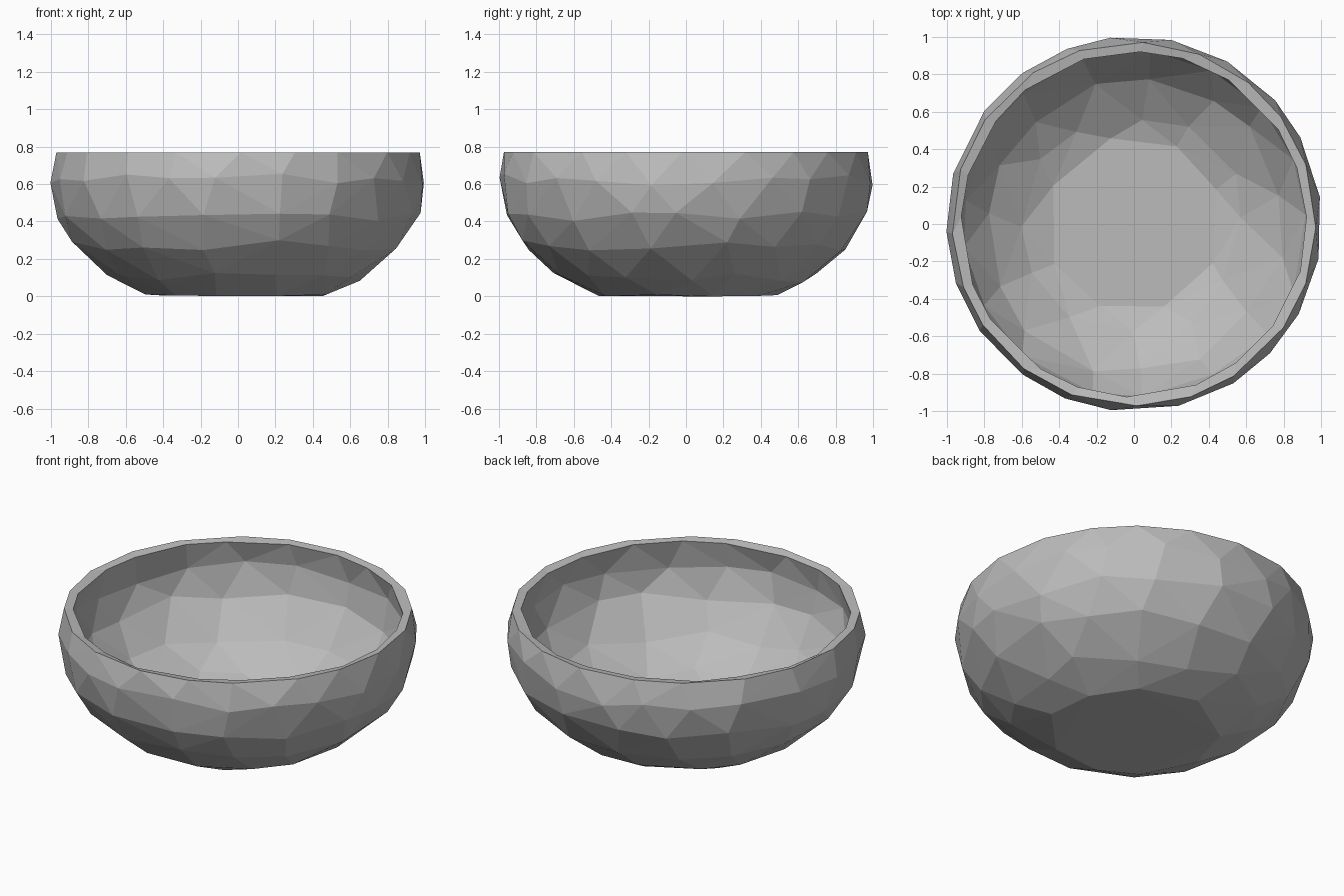
import bpy, bmesh, math, random

cube = bpy.data.objects.get("Cube")
if cube:
    bpy.data.objects.remove(cube)

random.seed(7)
TAU = 2 * math.pi

stone = bpy.data.materials.new("stone grey")
stone.use_nodes = True
grey = (0.5, 0.5, 0.5, 1)
stone.diffuse_color = grey
stone.node_tree.nodes["Principled BSDF"].inputs["Base Color"].default_value = grey


def shell(bm, radius, depth, rings):
    """Faceted cup: hull of jittered rings on an ellipsoid, opened at the top."""
    verts = []
    for i, (z, count, wobble) in enumerate(rings):
        for k in range(count):
            turn = (k + 0.5 * (i % 2) + random.uniform(-0.18, 0.18)) * TAU / count
            h = z + random.uniform(-wobble, wobble)
            r = radius * math.sqrt(1 - ((h - 0.6) / depth) ** 2)
            verts.append(bm.verts.new((r * math.cos(turn), r * math.sin(turn), h)))
    hull = bmesh.ops.convex_hull(bm, input=verts)
    faces = [f for f in hull["geom"] if isinstance(f, bmesh.types.BMFace)]
    bm.normal_update()
    lid = [f for f in faces if f.calc_center_median().z > 0.7 and abs(f.normal.z) > 0.8]
    bmesh.ops.delete(bm, geom=lid, context='FACES')


bm = bmesh.new()
# Outer wall and flat base
shell(bm, 1.004, 0.68, [(0.77, 20, 0), (0.62, 21, 0.035), (0.43, 18, 0.03),
                        (0.27, 16, 0.03), (0.10, 14, 0.025), (0.005, 9, 0.005)])
# Inner wall and floor
shell(bm, 0.955, 0.62, [(0.76, 20, 0.006), (0.60, 19, 0.03), (0.43, 17, 0.03),
                        (0.25, 15, 0.03), (0.11, 12, 0.015), (0.065, 8, 0.005)])
# Narrow rim joining both walls
rim = [e for e in bm.edges if len(e.link_faces) == 1]
bmesh.ops.bridge_loops(bm, edges=rim)
bmesh.ops.recalc_face_normals(bm, faces=bm.faces)

mesh = bpy.data.meshes.new("bowl")
bm.to_mesh(mesh)
bm.free()
mesh.materials.append(stone)
bowl = bpy.data.objects.new("bowl", mesh)
bpy.context.collection.objects.link(bowl)
